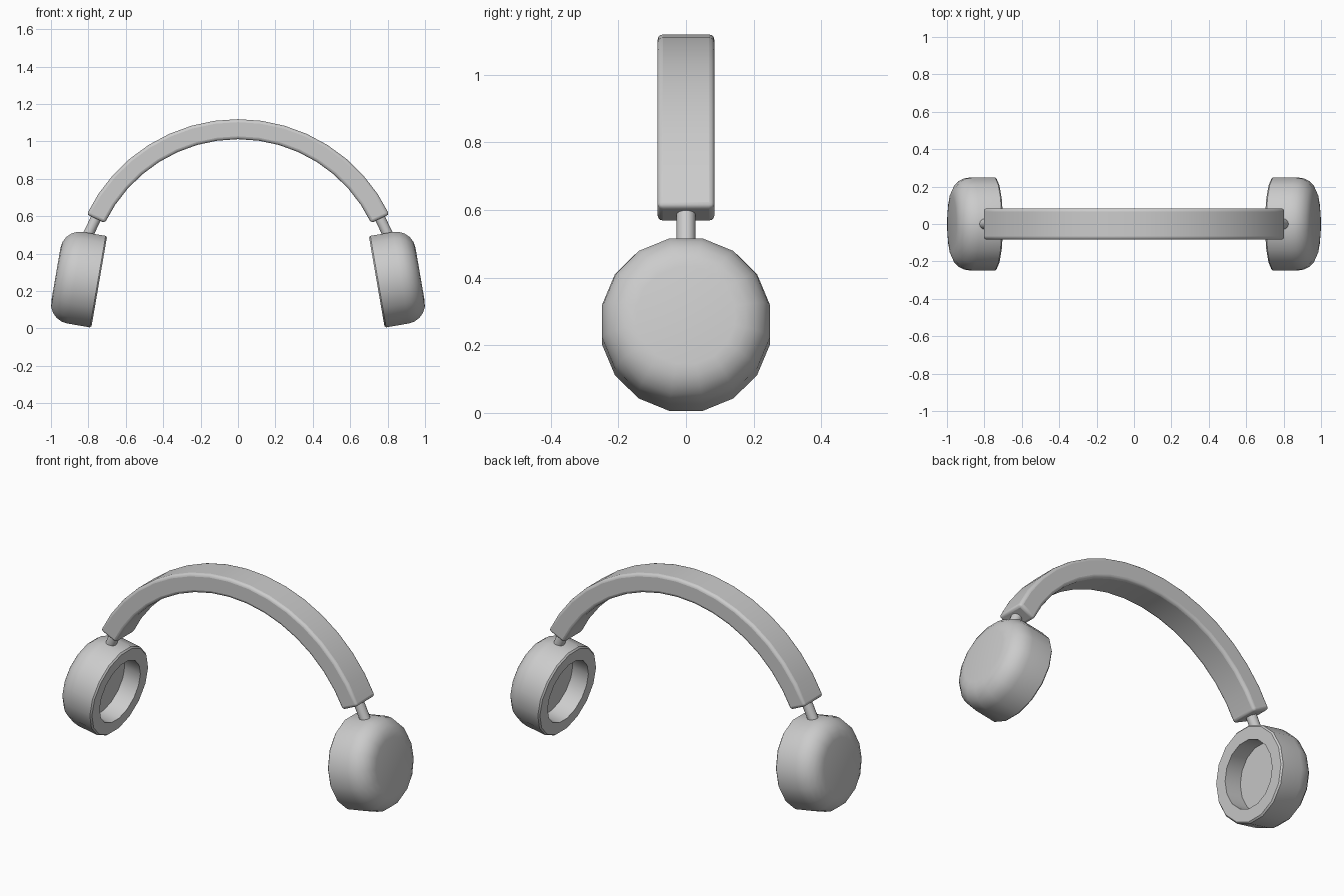
import bpy, bmesh
from math import sin, cos, pi, radians
from mathutils import Matrix, Vector

if "Cube" in bpy.data.objects:
    bpy.data.objects.remove(bpy.data.objects["Cube"])

ARC_Z, R_OUT, R_IN, END = 0.222, 0.897, 0.79, radians(25.6)
HALF_W = 0.084


def finish(name, bm, angle=35, mirror=False, bevel=0):
    bmesh.ops.recalc_face_normals(bm, faces=bm.faces)
    mesh = bpy.data.meshes.new(name)
    bm.to_mesh(mesh)
    bm.free()
    ob = bpy.data.objects.new(name, mesh)
    bpy.context.collection.objects.link(ob)
    if bevel:
        m = ob.modifiers.new("Bevel", 'BEVEL')
        m.width, m.segments, m.limit_method = bevel, 3, 'ANGLE'
        m.angle_limit = radians(40)
    if mirror:
        ob.modifiers.new("Mirror", 'MIRROR').use_mirror_merge = False
    bpy.ops.object.select_all(action='DESELECT')
    ob.select_set(True)
    bpy.context.view_layer.objects.active = ob
    bpy.ops.object.shade_smooth_by_angle(angle=radians(angle))
    return ob


# Headband: rectangular section swept along an arc, edges softened
bm = bmesh.new()
N = 16
rings = []
for i in range(N + 1):
    a = END + (pi - 2 * END) * i / N
    rings.append([bm.verts.new((r * cos(a), y, ARC_Z + r * sin(a)))
                  for r, y in ((R_IN, -HALF_W), (R_OUT, -HALF_W),
                               (R_OUT, HALF_W), (R_IN, HALF_W))])
for a, b in zip(rings, rings[1:]):
    for j in range(4):
        k = (j + 1) % 4
        bm.faces.new((a[j], a[k], b[k], b[j]))
bm.faces.new(rings[0])
bm.faces.new(rings[-1])
finish("headband", bm, bevel=0.016)

# Stems: short rods continuing the arc's tangent into the cups
bm = bmesh.new()
r_mid = (R_OUT + R_IN) / 2
start = Vector((r_mid * cos(END), 0, ARC_Z + r_mid * sin(END)))
tangent = Vector((sin(END), 0, -cos(END)))
rot = tangent.to_track_quat('Z', 'Y').to_matrix().to_4x4()
bmesh.ops.create_cone(bm, cap_ends=True, segments=16, radius1=0.028,
                      radius2=0.028, depth=0.16,
                      matrix=Matrix.Translation(start + tangent * 0.05) @ rot)
finish("stem", bm, mirror=True)

# Ear cups: lathed 16-sided shell with rounded back and recessed inner face
R, D, B = 0.253, 0.235, 0.105
profile = [(0.10, 0.178), (0.0, 0.178), (0.0, R - 0.008), (0.008, R)]
profile += [(D - B + B * sin(t), R - B + B * cos(t))
            for t in (pi / 2 * i / 5 for i in range(6))]
bm = bmesh.new()
SIDES = 16
loops = []
for d, r in profile:
    loops.append([bm.verts.new((d, r * cos(t), r * sin(t)))
                  for t in (2 * pi * (i + 0.5) / SIDES for i in range(SIDES))])
for a, b in zip(loops, loops[1:]):
    for j in range(SIDES):
        k = (j + 1) % SIDES
        bm.faces.new((a[j], a[k], b[k], b[j]))
bm.faces.new(loops[0])
bm.faces.new(loops[-1])
bm.transform(Matrix.Translation((0.742, 0, 0.249))
             @ Matrix.Rotation(radians(-9.8), 4, 'Y'))
finish("ear_cup", bm, mirror=True)
